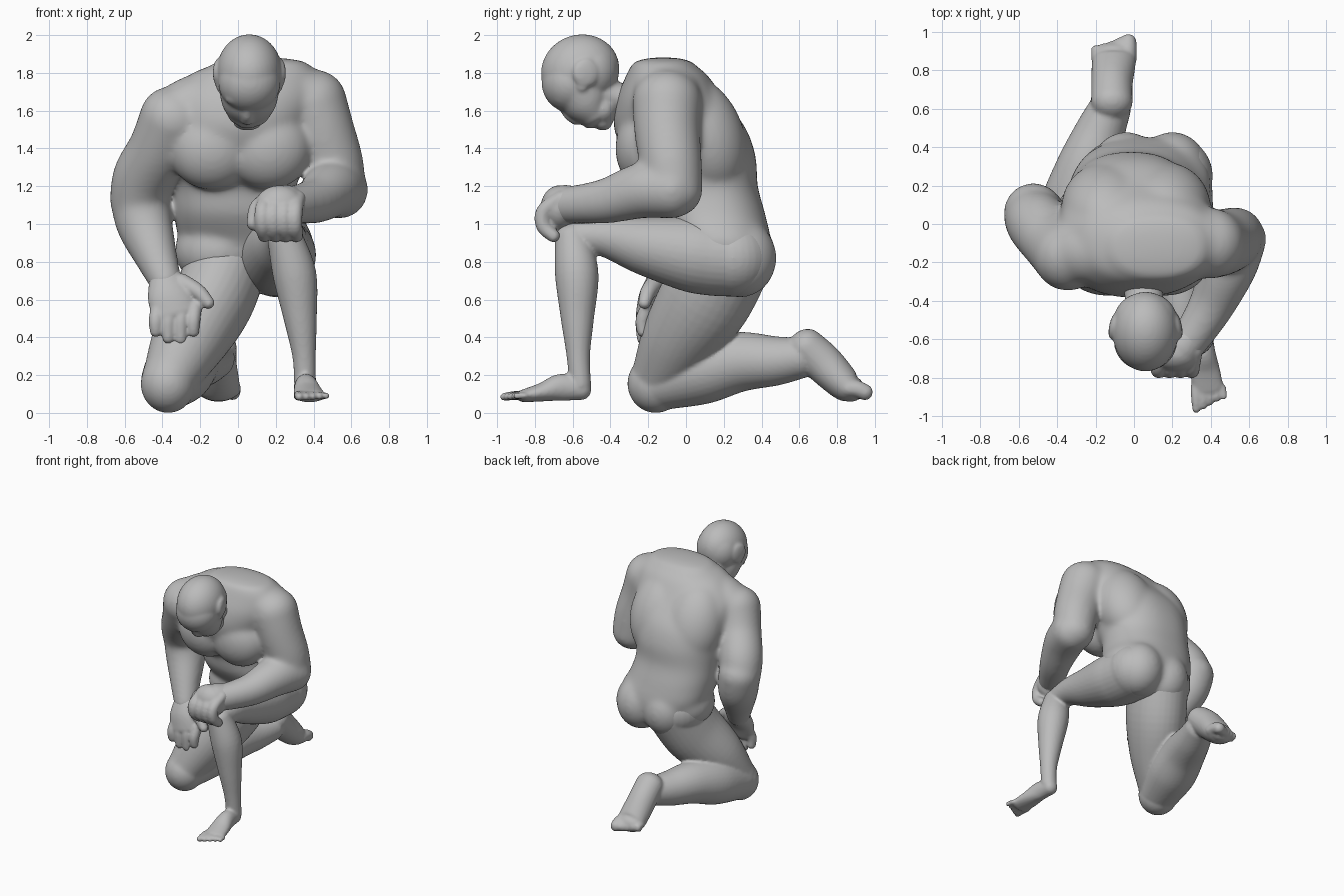
import bpy, bmesh, math
from mathutils import Vector, Matrix, Euler

SKIN = bpy.data.materials.new("grey clay")
SKIN.diffuse_color = (0.5, 0.5, 0.5, 1)


def blob(bm, loc, radii, rot=(0, 0, 0)):
    """Ellipsoid muscle mass."""
    m = Matrix.LocRotScale(Vector(loc), Euler([math.radians(a) for a in rot]), Vector(radii))
    bmesh.ops.create_uvsphere(bm, u_segments=32, v_segments=20, radius=1, matrix=m)


def catmull(a, b, c, d, t):
    return [0.5 * (2 * q + (r - p) * t + (2 * p - 5 * q + 4 * r - s) * t * t
                   + (3 * q - p - 3 * r + s) * t ** 3) for p, q, r, s in zip(a, b, c, d)]


def tube(bm, keys, axis=None, cap=0.9, side=(1, 0, 0), n=32, box=2.0):
    """Round-ended sweep through (x, y, z, radius across side[, other radius])."""
    keys = [k if len(k) == 5 else (*k, k[3]) for k in keys]
    pts = [keys[0]] + keys + [keys[-1]]
    path = [catmull(*pts[i:i + 4], s / 6) for i in range(len(keys) - 1) for s in range(6)]
    path.append(keys[-1])
    frames = []
    for i, p in enumerate(path):
        a, b = path[max(i - 1, 0)], path[min(i + 1, len(path) - 1)]
        d = Vector(axis) if axis else (Vector(b[:3]) - Vector(a[:3])).normalized()
        frames.append((Vector(p[:3]), d, p[3], p[4]))

    def ends(f, sign):
        c, d, ra, rb = f
        out = []
        for k in range(1, 6):
            t = math.radians(k * 17)
            out.append((c + d * sign * math.sin(t) * cap * min(ra, rb), d,
                        ra * math.cos(t), rb * math.cos(t)))
        return out

    def soft(v):
        return math.copysign(abs(v) ** (2 / box), v)

    frames = ends(frames[0], -1)[::-1] + frames + ends(frames[-1], 1)
    rings = []
    for c, d, ra, rb in frames:
        s = Vector(side)
        u = (s - d * s.dot(d)).normalized()
        v = d.cross(u)
        rings.append([bm.verts.new(c + u * ra * soft(math.cos(2 * math.pi * j / n))
                                   + v * rb * soft(math.sin(2 * math.pi * j / n)))
                      for j in range(n)])
    for a, b in zip(rings, rings[1:]):
        for j in range(n):
            k = (j + 1) % n
            bm.faces.new((a[j], a[k], b[k], b[j]))
    bm.faces.new(rings[0][::-1])
    bm.faces.new(rings[-1])


def finish(name, bm, voxel=0.013, smooth=4):
    """Fuse the masses of one part into a smooth skin."""
    bmesh.ops.recalc_face_normals(bm, faces=bm.faces)
    me = bpy.data.meshes.new(name)
    bm.to_mesh(me)
    bm.free()
    ob = bpy.data.objects.new(name, me)
    bpy.context.collection.objects.link(ob)
    r = ob.modifiers.new("fuse", 'REMESH')
    r.mode, r.voxel_size, r.use_smooth_shade = 'VOXEL', voxel, True
    s = ob.modifiers.new("soften", 'SMOOTH')
    s.factor, s.iterations = 0.5, smooth
    dg = bpy.context.evaluated_depsgraph_get()
    skin = bpy.data.meshes.new_from_object(ob.evaluated_get(dg))
    ob.modifiers.clear()
    ob.data = skin
    skin.materials.clear()
    skin.materials.append(SKIN)
    for p in skin.polygons:
        p.use_smooth = True


# Torso with arms
bm = bmesh.new()
tube(bm, [(.08, .20, .66, .13, .13), (.08, .22, .75, .26, .21), (.05, .20, .90, .35, .25),
          (.0, .14, 1.05, .34, .28), (-.02, .10, 1.2, .33, .28), (-.01, .03, 1.35, .36, .34),
          (.0, -.03, 1.5, .39, .35), (.03, -.08, 1.65, .41, .29), (.08, -.10, 1.78, .35, .22),
          (.12, -.12, 1.84, .26, .17)], axis=(0, 0, 1), cap=.25, n=48, box=2.3)
for x in (-.14, .16):                                           # chest
    blob(bm, (x, -.20, 1.40), (.23, .175, .22))
for x in (-.04, .2):                                            # buttocks
    blob(bm, (x, .285, .82), (.185, .195, .21))
blob(bm, (-.1, .17, .86), (.235, .23, .2))                       # hip
for x in (-.14, .16):                                           # back muscles
    blob(bm, (x, .085, 1.47), (.24, .22, .33), (22, 0, 0))
blob(bm, (-.25, -.14, 1.63), (.25, .17, .15), (0, -25, 0))       # shoulder slopes
blob(bm, (.33, -.1, 1.70), (.22, .18, .145), (0, 20, 0))

# Arm resting on the raised knee
tube(bm, [(.39, -.10, 1.65, .185), (.44, -.10, 1.5, .175), (.5, -.08, 1.32, .165),
          (.53, -.06, 1.17, .148)])
tube(bm, [(.54, -.07, 1.18, .152), (.49, -.22, 1.18, .15), (.41, -.41, 1.125, .122),
          (.32, -.56, 1.105, .105), (.26, -.64, 1.10, .1)], side=(0, 0, 1))

# Arm hanging to the kneeling thigh
tube(bm, [(-.34, -.17, 1.56, .182), (-.415, -.10, 1.4, .165), (-.5, 0, 1.25, .163),
          (-.53, .05, 1.12, .15)])
tube(bm, [(-.525, .06, 1.15, .155), (-.495, .03, 1.0, .15), (-.435, -.06, .83, .115),
          (-.385, -.13, .70, .088)])
finish("torso_and_arms", bm, .014, 28)

# Fist on the knee
bm = bmesh.new()
tube(bm, [(.33, -.55, 1.105, .09), (.25, -.64, 1.10, .108)], side=(0, 0, 1))
blob(bm, (.22, -.67, 1.085), (.135, .1, .12))
for i in range(4):
    x = .13 + .057 * i
    tube(bm, [(x + .02, -.66, 1.14, .037), (x, -.75, 1.07, .042), (x, -.755, .99, .04),
              (x + .01, -.70, .935, .035)], n=16)
tube(bm, [(.2, -.63, 1.13, .05), (.11, -.66, 1.09, .048), (.085, -.71, 1.0, .04)],
     side=(0, 1, 0), n=16)
finish("resting_hand", bm, .010, 6)

# Open hand on the thigh
bm = bmesh.new()
tube(bm, [(-.385, -.125, .71, .088, .075), (-.36, -.18, .62, .12, .068),
          (-.335, -.21, .53, .12, .055)])
for i in range(4):
    x = -.435 + .066 * i
    tip = (.43, .395, .39, .43)[i]
    tube(bm, [(x + .01, -.205, .56, .037), (x, -.23, .49, .038), (x, -.228, tip, .032)], n=16)
tube(bm, [(-.3, -.16, .69, .05), (-.21, -.2, .64, .042), (-.155, -.22, .58, .033)],
     side=(0, 1, 0), n=16)
finish("open_hand", bm, .010, 4)

# Raised leg with flat foot
bm = bmesh.new()
blob(bm, (.2, .25, .82), (.21, .21, .205))
tube(bm, [(.2, .25, .82, .205), (.205, .12, .828, .205), (.215, 0, .845, .197),
          (.23, -.22, .885, .155), (.25, -.42, .93, .108), (.25, -.57, .935, .085)])
tube(bm, [(.25, -.60, .92, .095), (.30, -.578, .73, .115), (.33, -.575, .5, .088),
          (.35, -.57, .3, .062), (.355, -.56, .15, .058)])
tube(bm, [(.35, -.55, .125, .055, .057), (.36, -.66, .135, .062, .072),
          (.37, -.76, .11, .077, .05), (.385, -.86, .09, .083, .034)])
for i in range(5):
    x = .318 + .036 * i
    r = .026 - .002 * i
    tube(bm, [(x, -.85, .09, r), (x + .004, -.90, .092, r),
              (x + .006, -.965 + .018 * i, .085, r * .85)], n=12)
finish("raised_leg", bm, .010, 5)

# Kneeling leg with upturned sole
bm = bmesh.new()
blob(bm, (-.07, .2, .82), (.235, .24, .21))
tube(bm, [(-.05, .22, .82, .215, .24), (-.13, .10, .6, .215, .245),
          (-.255, -.035, .39, .2, .205), (-.355, -.14, .2, .15)])
blob(bm, (-.37, -.16, .155), (.145, .15, .155))
tube(bm, [(-.36, -.12, .17, .155), (-.31, .08, .225, .18), (-.25, .28, .27, .16),
          (-.18, .47, .275, .132), (-.125, .6, .29, .11)])
tube(bm, [(-.115, .635, .35, .108, .1), (-.115, .73, .26, .108, .105),
          (-.105, .84, .15, .114, .088), (-.105, .88, .125, .11, .068)])
for i in range(5):
    x = -.03 - .042 * i
    r = .046 - .005 * i
    tube(bm, [(x, .86, .13, r), (x, .91, .125, r), (x, .95 - .015 * i, .108, r * .95)], n=12)
finish("kneeling_leg", bm, .011, 5)

# Bowed head: skull, face, ears and neck
bm = bmesh.new()
blob(bm, (.06, -.56, 1.81), (.172, .21, .192), (20, 0, 0))
blob(bm, (.06, -.61, 1.75), (.165, .155, .16))
blob(bm, (.06, -.5, 1.81), (.165, .145, .165))
tube(bm, [(.06, -.56, 1.72, .16, .15), (.058, -.52, 1.64, .145, .13),
          (.055, -.48, 1.58, .112, .09)], cap=.6)
blob(bm, (.055, -.44, 1.61), (.115, .08, .09))                   # jaw
blob(bm, (.05, -.44, 1.535), (.075, .05, .04))                   # chin
blob(bm, (.055, -.67, 1.66), (.12, .06, .04), (-35, 0, 0))       # brow
tube(bm, [(.055, -.66, 1.635, .022), (.05, -.62, 1.58, .03), (.05, -.575, 1.56, .04)],
     n=16, cap=.8)                                               # nose
blob(bm, (.05, -.51, 1.53), (.055, .035, .025))                  # lips
for s in (-1, 1):
    blob(bm, (.06 + s * .167, -.53, 1.80), (.022, .07, .075), (0, 0, s * 12))
    blob(bm, (.06 + s * .158, -.55, 1.74), (.02, .035, .04))
tube(bm, [(.06, -.48, 1.70, .11, .09), (.05, -.36, 1.67, .1, .08), (.04, -.2, 1.64, .12, .09)])
finish("head", bm, .010, 8)
